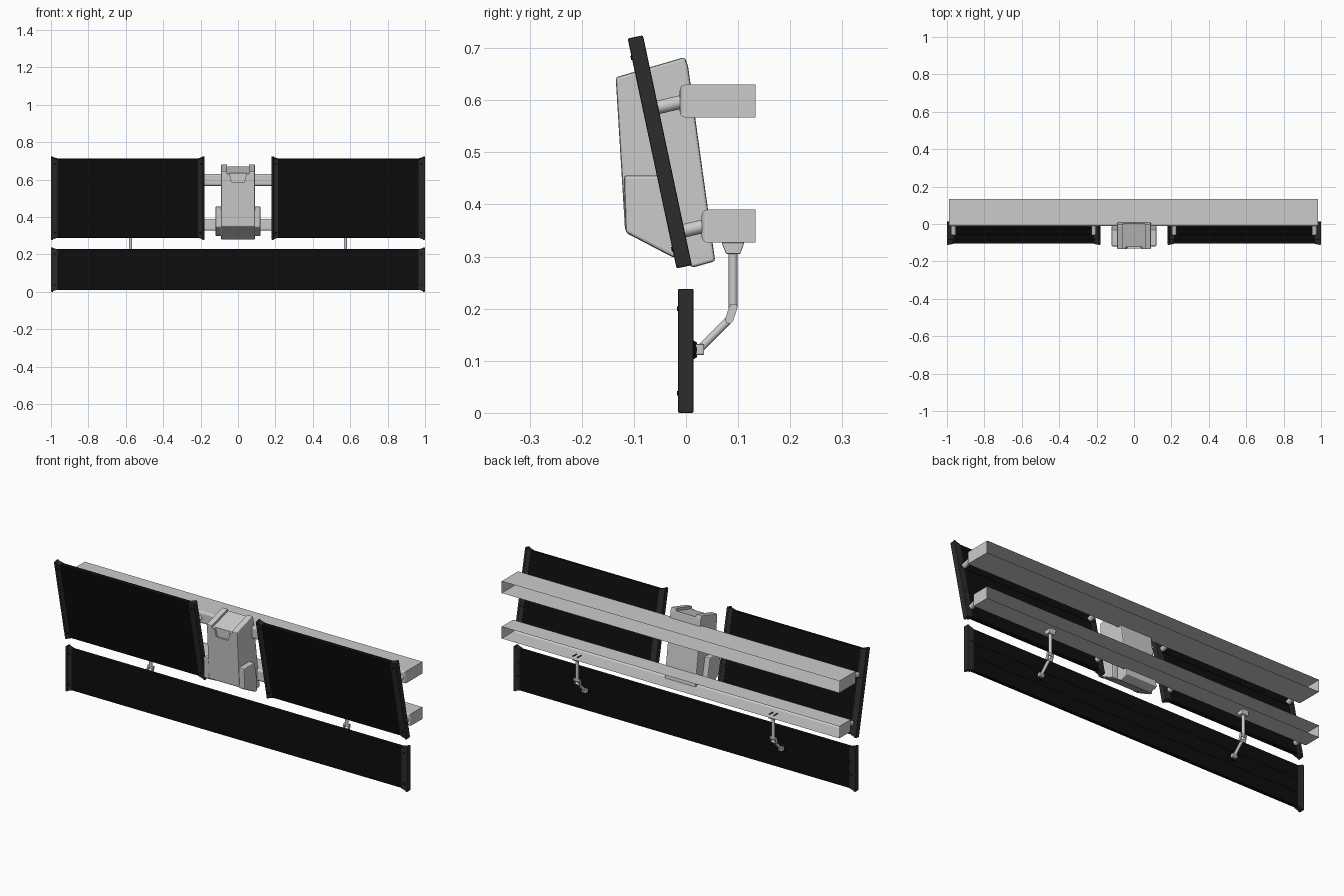
import bpy, bmesh
from math import radians, atan2
from mathutils import Matrix, Vector

if "Cube" in bpy.data.objects:
    bpy.data.objects.remove(bpy.data.objects["Cube"])

black = bpy.data.materials.new("black")
black.diffuse_color = (0.004, 0.004, 0.004, 1)
black.use_nodes = True
black.node_tree.nodes["Principled BSDF"].inputs["Base Color"].default_value = black.diffuse_color
charcoal = bpy.data.materials.new("charcoal")
charcoal.diffuse_color = (0.025, 0.025, 0.025, 1)
charcoal.use_nodes = True
charcoal.node_tree.nodes["Principled BSDF"].inputs["Base Color"].default_value = charcoal.diffuse_color
I = Matrix.Identity(4)


def finish(name, bm, mat=None, bevel=0, M=I, segs=2):
    bmesh.ops.recalc_face_normals(bm, faces=bm.faces)
    me = bpy.data.meshes.new(name)
    bm.to_mesh(me)
    bm.free()
    ob = bpy.data.objects.new(name, me)
    bpy.context.collection.objects.link(ob)
    ob.matrix_world = M
    if mat:
        me.materials.append(mat)
    if bevel:
        b = ob.modifiers.new("bevel", "BEVEL")
        b.width, b.segments, b.limit_method = bevel, segs, "ANGLE"
    return ob


def box(name, x, y, z, **kw):
    bm = bmesh.new()
    bmesh.ops.create_cube(bm, size=1)
    for v in bm.verts:
        v.co = [(a + b) / 2 + c * (b - a) for c, (a, b) in zip(v.co, (x, y, z))]
    return finish(name, bm, **kw)


def prism(name, pts, lo, hi, axis=0, **kw):
    """Extrude a 2D outline along x (axis 0, yz outline) or y (axis 1, xz outline)."""
    bm = bmesh.new()
    co = lambda p, t: (t, *p) if axis == 0 else (p[0], t, p[1])
    f = bm.faces.new([bm.verts.new(co(p, lo)) for p in pts])
    ext = bmesh.ops.extrude_face_region(bm, geom=[f])["geom"]
    d = Vector((hi - lo, 0, 0) if axis == 0 else (0, hi - lo, 0))
    bmesh.ops.translate(bm, vec=d, verts=[g for g in ext if isinstance(g, bmesh.types.BMVert)])
    return finish(name, bm, **kw)


def rod(name, a, b, r, mat=None, M=I, r2=None):
    a, b = Vector(a), Vector(b)
    bm = bmesh.new()
    bmesh.ops.create_cone(bm, cap_ends=True, segments=20, radius1=r, radius2=r2 or r, depth=(b - a).length)
    q = (b - a).to_track_quat("Z", "Y").to_matrix().to_4x4()
    bm.transform(Matrix.Translation((a + b) / 2) @ q)
    ob = finish(name, bm, mat, M=M)
    for p in ob.data.polygons:
        p.use_smooth = len(p.vertices) == 4
    return ob


# Wall rails: rounded channels, capped at both ends and open at the back
for label, y0, z0, z1 in (("upper", -0.012, 0.567, 0.630), ("lower", 0.030, 0.327, 0.390)):
    bm = bmesh.new()
    bmesh.ops.create_cube(bm, size=1)
    for v in bm.verts:
        v.co = (-0.0025 + v.co.x * 1.975, (y0 + 0.133) / 2 + v.co.y * (0.133 - y0), (z0 + z1) / 2 + v.co.z * (z1 - z0))
    front = [e for e in bm.edges if all(v.co.y < 0.1 for v in e.verts)]
    bmesh.ops.bevel(bm, geom=front, offset=0.011, segments=4, profile=0.5, affect="EDGES")
    bm.normal_update()
    bmesh.ops.delete(bm, geom=[f for f in bm.faces if f.normal.y > 0.9], context="FACES")
    finish(label + "_rail", bm)


# Screens: thin black slab, two end caps with front lips and bolts
def screen(name, x0, x1, h, M):
    box(name + "_panel", (x0 + 0.008, x1 - 0.008), (-0.010, 0.011), (0.010, h - 0.010), mat=black, bevel=0.003, M=M)
    for i in range(2):
        z = h * (0.36 + 0.3 * i)
        box(name + "_back_rib", (x0 + 0.01, x1 - 0.01), (0.010, 0.0125), (z - 0.004, z + 0.004), mat=black, M=M)
    for x, s in ((x0, 1), (x1, -1)):
        lo, hi = sorted((x, x + s * 0.012))
        box(name + "_end_cap", (lo, hi), (-0.0155, 0.0145), (0, h), mat=charcoal, bevel=0.003, M=M)
        lip = [(x + s * 0.008, 0.003), (x + s * 0.034, 0.011), (x + s * 0.034, h - 0.011), (x + s * 0.008, h - 0.003)]
        prism(name + "_cap_lip", lip, -0.0135, 0.0125, axis=1, mat=charcoal, M=M)
        for z in (0.038, h - 0.038):
            rod(name + "_bolt", (x + s * 0.020, -0.010, z), (x + s * 0.020, -0.0175, z), 0.006, black, M, 0.004)


tilt = Matrix.Translation((0, -0.003, 0.2805)) @ Matrix.Rotation(radians(12), 4, "X")
screen("left_screen", -1, -0.18, 0.451, tilt)
screen("right_screen", 0.18, 1, 0.451, tilt)
screen("lower_screen", -1, 1, 0.238, I)

# Short pegs joining the tilted screens to the rails
for x in (-0.965, -0.215, 0.215, 0.965):
    rod("upper_peg", (x, -0.068, 0.583), (x, 0.005, 0.600), 0.013)
    rod("lower_peg", (x, -0.010, 0.348), (x, 0.045, 0.361), 0.013)

# Central machine body
body = prism("machine_body", [(-0.135, 0.644), (-0.002, 0.683), (0.004, 0.665), (0.056, 0.291), (0.013, 0.279),
                              (-0.020, 0.300), (-0.117, 0.350)], -0.09, 0.09, bevel=0.005)
# Cutters: sloped top groove and tapered bib recess in the front
slope = Matrix.Translation((0, -0.068, 0.6635)) @ Matrix.Rotation(atan2(0.039, 0.133), 4, "X")
groove = box("groove_cutter", (-0.058, 0.058), (-0.2, 0.2), (-0.013, 0.1), M=slope)
bib = prism("bib_cutter", [(-0.056, 0.72), (-0.050, 0.65), (-0.034, 0.588), (0.034, 0.588), (0.050, 0.65), (0.056, 0.72)],
            -0.3, -0.122, axis=1)
for c in (groove, bib):
    c.hide_render = True
    c.hide_viewport = True
    m = body.modifiers.new("cut", "BOOLEAN")
    m.operation, m.object, m.solver = "DIFFERENCE", c, "EXACT"

# Side pods of the machine
for s in (-1, 1):
    lo, hi = sorted((s * 0.085, s * 0.12))
    prism("side_pod", [(-0.1195, 0.456), (-0.030, 0.456), (-0.010, 0.36), (-0.010, 0.296), (-0.028, 0.300),
                       (-0.116, 0.346)], lo, hi, bevel=0.006)

# Hanging brackets carrying the lower screen
for x in (-0.574, 0.574):
    prism("bracket_mount", [(0.068, 0.327), (0.112, 0.327), (0.104, 0.305), (0.077, 0.305)], x - 0.018, x + 0.018, bevel=0.002)
    rod("bracket_post", (x, 0.0905, 0.310), (x, 0.0905, 0.200), 0.0085)
    for s in (-0.013, 0.013):
        rod("bracket_bolt_slot", (x + s, 0.075, 0.329), (x + s, 0.105, 0.329), 0.003, charcoal)
        prism("bracket_knuckle", [(0.083, 0.204), (0.087, 0.209), (0.096, 0.209), (0.099, 0.203), (0.091, 0.178),
                                  (0.085, 0.171), (0.077, 0.174), (0.075, 0.180)], x + s - 0.003, x + s + 0.003)
    rod("knuckle_pin", (x - 0.017, 0.0905, 0.201), (x + 0.017, 0.0905, 0.201), 0.0075)
    rod("elbow_pin", (x - 0.017, 0.083, 0.179), (x + 0.017, 0.083, 0.179), 0.0075)
    rod("bracket_arm", (x, 0.083, 0.179), (x, 0.028, 0.124), 0.0075)
    box("bracket_foot", (x - 0.014, x + 0.014), (0.018, 0.035), (0.111, 0.132), bevel=0.003)
    rod("foot_pad", (x, 0.010, 0.121), (x, 0.021, 0.121), 0.021, black, r2=0.014)
